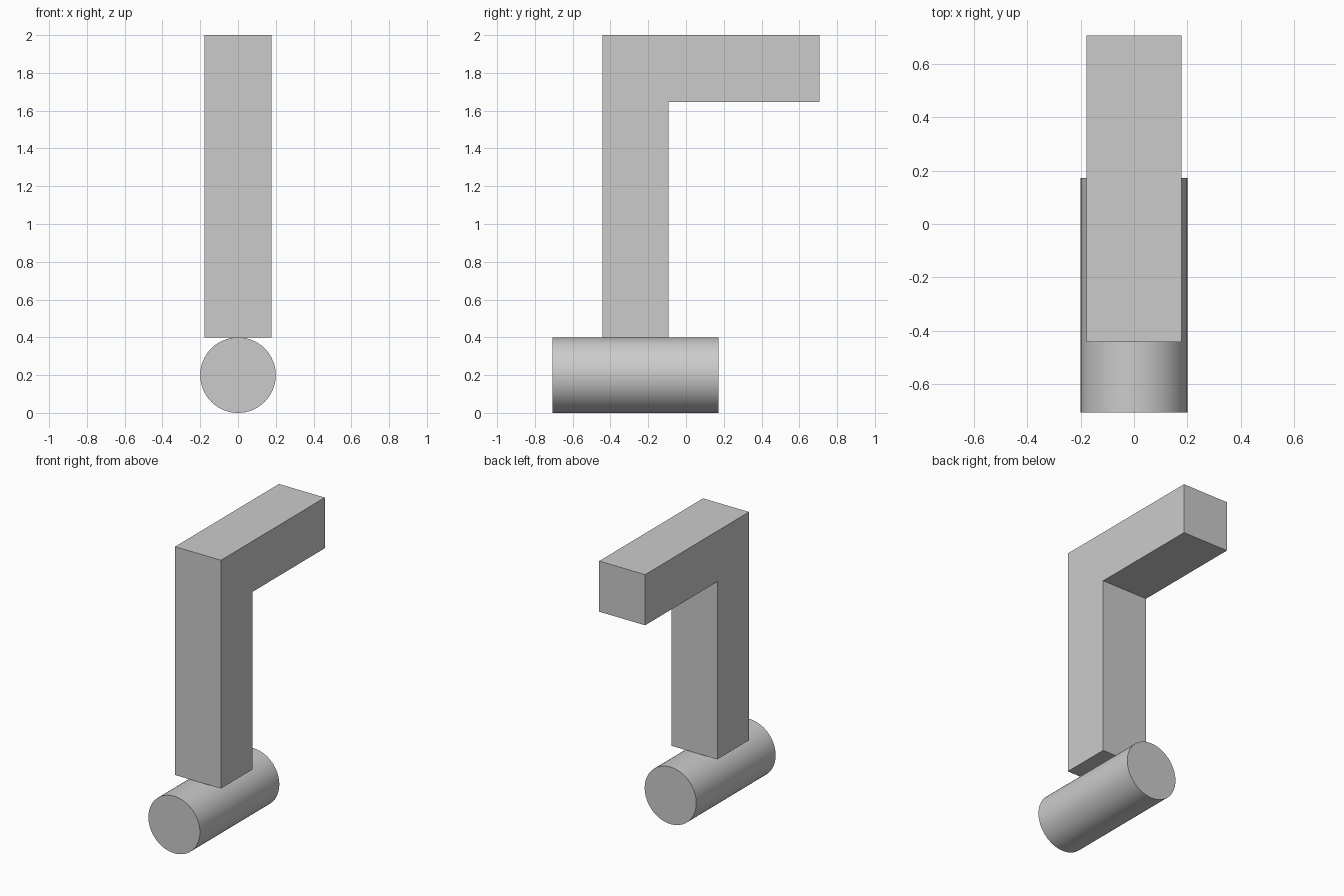
import bpy
import bmesh
import math

cube = bpy.data.objects.get("Cube")
if cube:
    bpy.data.objects.remove(cube, do_unlink=True)

# Single plain grey
GREY = (0.6, 0.6, 0.6, 1.0)
grey = bpy.data.materials.new("plain_grey")
grey.use_nodes = True
grey.diffuse_color = GREY
grey.node_tree.nodes["Principled BSDF"].inputs["Base Color"].default_value = GREY

RADIUS = 0.2
HALF_WIDTH = 0.178


def extruded_profile(name, points, half_width):
    """Extrude a (y, z) outline along x, centred on x = 0."""
    bm = bmesh.new()
    face = bm.faces.new([bm.verts.new((-half_width, y, z)) for y, z in points])
    result = bmesh.ops.extrude_face_region(bm, geom=[face])
    moved = [g for g in result["geom"] if isinstance(g, bmesh.types.BMVert)]
    bmesh.ops.translate(bm, verts=moved, vec=(2 * half_width, 0, 0))
    bmesh.ops.recalc_face_normals(bm, faces=bm.faces)
    mesh = bpy.data.meshes.new(name)
    bm.to_mesh(mesh)
    bm.free()
    obj = bpy.data.objects.new(name, mesh)
    bpy.context.collection.objects.link(obj)
    mesh.materials.append(grey)
    return obj


# Square post bent into a horizontal arm at the top
front, inner, back = -0.443, -0.093, 0.707
bottom, under_arm, top = 2 * RADIUS, 1.645, 2.0
extruded_profile("bent_arm", [
    (front, bottom), (inner, bottom), (inner, under_arm),
    (back, under_arm), (back, top), (front, top),
], HALF_WIDTH)

# Round base lying front to back
base_front, base_back = -0.707, 0.172
bpy.ops.mesh.primitive_cylinder_add(
    vertices=64, radius=RADIUS, depth=base_back - base_front,
    location=(0, (base_front + base_back) / 2, RADIUS),
    rotation=(math.pi / 2, 0, 0))
base = bpy.context.object
base.name = "cylinder_base"
base.data.materials.append(grey)
bpy.ops.object.shade_smooth_by_angle(angle=math.radians(30))
